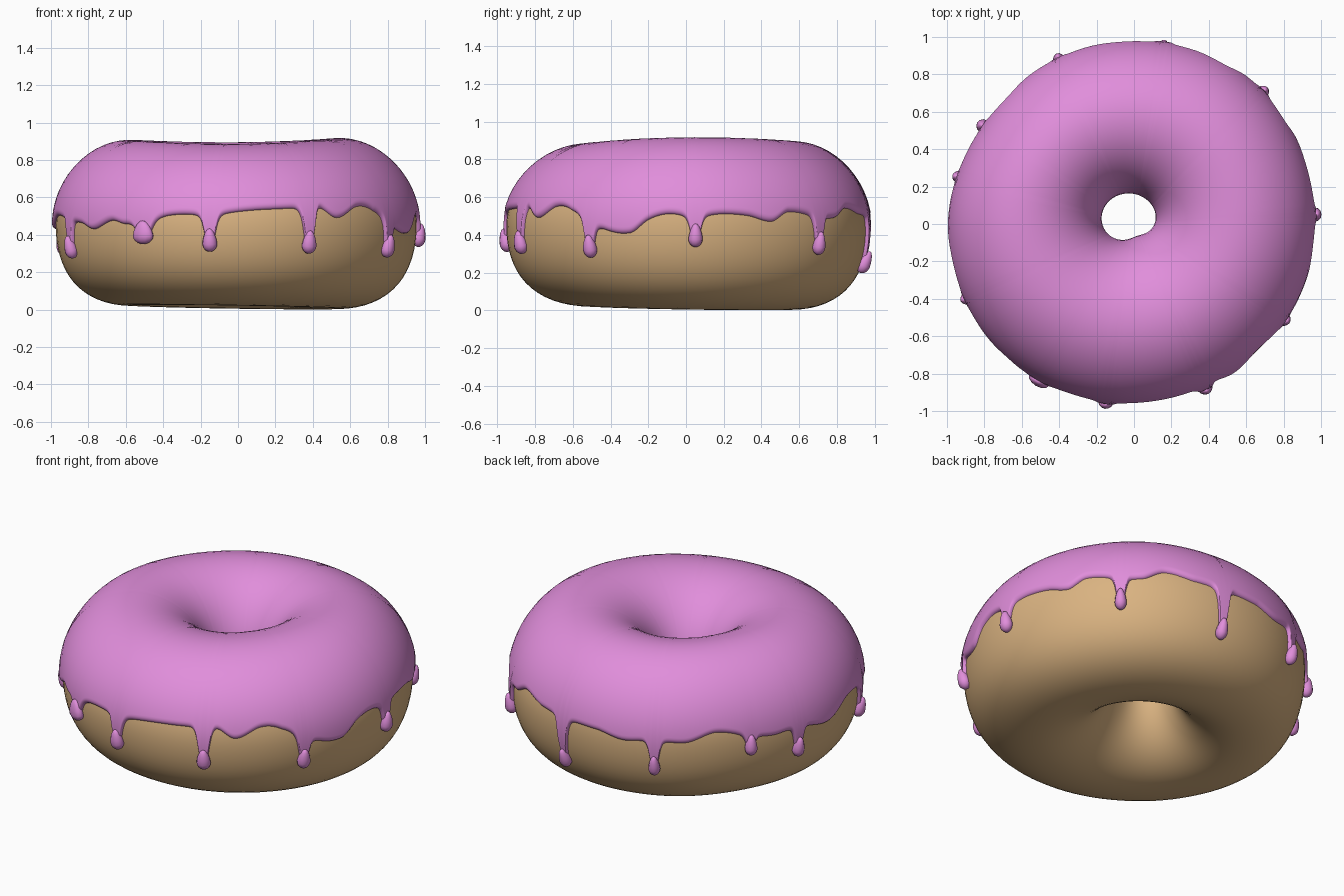
import bpy, bmesh
from math import sin, cos, pi, radians, asin, sqrt, tau
from mathutils import Matrix, Vector

if "Cube" in bpy.data.objects:
    bpy.data.objects.remove(bpy.data.objects["Cube"])

ICING = 0.02  # icing thickness

# angle (deg) -> outer radius of the iced ring
OUTER = [(0, .975), (25, .983), (55, 1.0), (90, .985), (120, .978), (147, .968), (180, .995),
         (215, .992), (240, .982), (270, .972), (300, .966), (330, .965)]
# angle (deg) -> height of the wavy icing edge
EDGE = [(3, .50), (12, .51), (20, .50), (28, .47), (34, .52), (45, .50), (53, .49), (60, .54),
        (70, .51), (95, .49), (104, .46), (114, .48), (125, .47), (135, .52), (147, .48),
        (155, .456), (165, .47), (178, .43), (190, .50), (204, .48), (212, .46), (218, .43),
        (226, .475), (232, .46), (248, .505), (262, .51), (275, .53), (286, .54), (297, .555),
        (304, .49), (313, .55), (320, .53), (333, .43), (342, .41), (348, .48), (354, .51)]
# drips: angle (deg), tip height, half width
DRIPS = [(3, .345, .034), (45.7, .305, .03), (80.6, .21, .03), (114.5, .28, .03),
         (147, .375, .032), (165, .30, .03), (204, .285, .03), (238.7, .36, .055),
         (261, .32, .036), (293.5, .31, .036), (327.6, .29, .034)]


def lookup(table, t):
    """Smooth periodic interpolation of an angle table."""
    d = t * 180 / pi % 360
    n = len(table)
    i = max((k for k in range(n) if table[k][0] <= d), default=-1)
    a0, a1 = table[i][0], table[(i + 1) % n][0]
    u = ((d - a0) % 360) / ((a1 - a0) % 360)
    p = [table[(i + k) % n][1] for k in (-1, 0, 1, 2)]
    m0, m1 = (p[2] - p[0]) / 2, (p[3] - p[1]) / 2
    return ((2*u**3 - 3*u*u + 1) * p[1] + (u**3 - 2*u*u + u) * m0
            + (3*u*u - 2*u**3) * p[2] + (u**3 - u*u) * m1)


def section(t):
    """Centre radius, centre height, half width and half height of the dough."""
    r_out = lookup(OUTER, t) - ICING
    r_in = .127 - .03 * cos(t) + .045 * sin(t) + .012 * cos(2 * t) + ICING
    top = .901 + .005 * cos(t) + .005 * sin(t) + .011 * cos(2 * t) - ICING
    low = .013 - .012 * cos(t - pi / 4)
    return (r_out + r_in) / 2, (top + low) / 2, (r_out - r_in) / 2, (top - low) / 2


def surface(t, p, off=0):
    rc, zc, a, b = section(t)
    c, s = cos(p), sin(p)
    # fuller below the waist, a little slimmer on the upper shoulder
    k = (.15 if s < 0 else -.05) * s * s if c > 0 else 0
    r = rc + (a * (1 + k) + off) * c
    return Vector((r * cos(t), r * sin(t), zc + (b + off) * s))


def height_to_phi(t, z):
    _, zc, _, b = section(t)
    return asin(max(-.95, min(.95, (z - zc) / b)))


def bridge(bm, rings, close):
    n = len(rings)
    for i in range(n):
        c0, c1 = rings[i], rings[(i + 1) % n]
        m = len(c0)
        for j in range(m if close else m - 1):
            k = (j + 1) % m
            bm.faces.new((c0[j], c1[j], c1[k], c0[k]))


def finish(bm, name, color):
    for f in bm.faces:
        f.smooth = True
    me = bpy.data.meshes.new(name)
    bm.to_mesh(me)
    bm.free()
    mat = bpy.data.materials.new(name)
    mat.diffuse_color = (*color, 1)
    mat.use_nodes = True
    mat.node_tree.nodes["Principled BSDF"].inputs["Base Color"].default_value = mat.diffuse_color
    me.materials.append(mat)
    ob = bpy.data.objects.new(name, me)
    bpy.context.collection.objects.link(ob)
    return ob


# Dough ring
bm = bmesh.new()
rings = [[bm.verts.new(surface(tau * i / 96, tau * j / 64)) for j in range(64)] for i in range(96)]
bridge(bm, rings, True)
bmesh.ops.recalc_face_normals(bm, faces=bm.faces)
finish(bm, "dough", (.70, .45, .22))

# Icing shell: from the dripping outer edge over the top into the hole
bm = bmesh.new()
COLS, MID = 720, 26
near = [0, .003, .008, .016, .025, .035]
rings = []
for i in range(COLS):
    t = tau * i / COLS
    z = lookup(EDGE, t)
    for deg, tip, w in DRIPS:
        d = (t - radians(deg) + pi) % tau - pi
        z -= max(0, z - tip - .03) / (1 + abs(d / w) ** 4)
    p0 = height_to_phi(t, z)
    p1 = pi + .05 + .04 * sin(3 * t)
    e = [s / .44 for s in near]
    phis = [p0 + s for s in e]
    phis += [p0 + e[-1] + (p1 - p0 - 2 * e[-1]) * k / MID for k in range(1, MID)]
    phis += [p1 - s for s in reversed(e)]
    col = []
    for p in phis:
        s = min(1, max(0, min(p - p0, p1 - p) * .44 / .03))
        off = -.004 + (ICING + .004) * sqrt(max(0, 1 - (1 - s) ** 2))
        col.append(bm.verts.new(surface(t, p, off)))
    rings.append(col)
bridge(bm, rings, False)

# Teardrop beads at the drip tips, narrowing upward into the necks
for deg, tip, w in DRIPS:
    t = radians(deg)
    hz = .045
    p = height_to_phi(t, tip + hz - .008)
    m = (Matrix.Translation(surface(t, p, .016)) @ Matrix.Rotation(t, 4, 'Z')
         @ Matrix.Rotation(-p, 4, 'Y') @ Matrix.Diagonal((.036, w * 1.12, hz, 1)))
    for v in bmesh.ops.create_uvsphere(bm, u_segments=12, v_segments=10, radius=1)["verts"]:
        if v.co.z > 0:
            f = 1 - .2 * v.co.z
            v.co = Vector((v.co.x * f, v.co.y * f, v.co.z * 1.8))
        v.co = m @ v.co
bmesh.ops.recalc_face_normals(bm, faces=bm.faces)
finish(bm, "icing", (.75, .27, .71))
